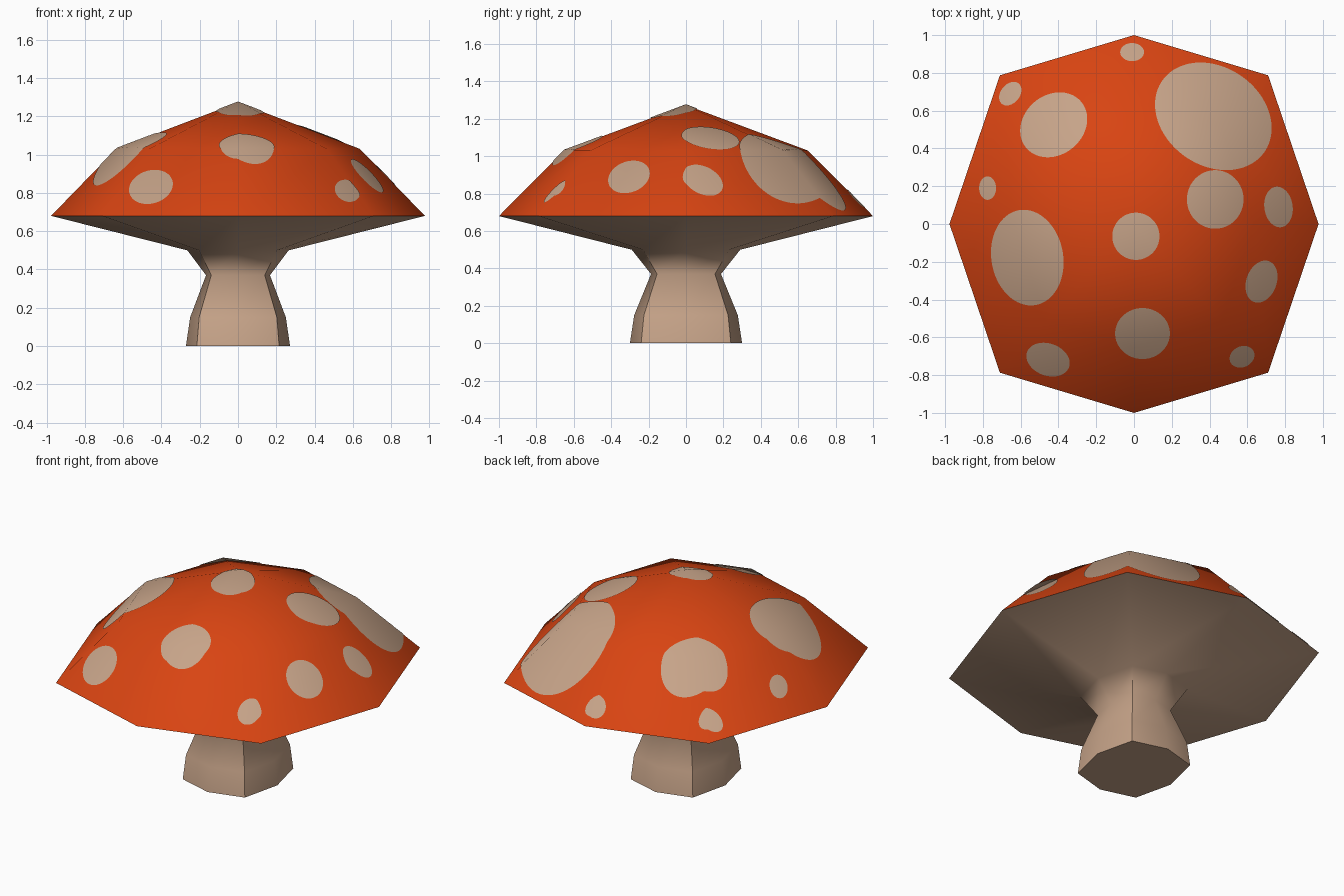
import bpy, bmesh, math
from mathutils import Vector
from mathutils.bvhtree import BVHTree

if "Cube" in bpy.data.objects:
    bpy.data.objects.remove(bpy.data.objects["Cube"])


def material(name, rgb):
    m = bpy.data.materials.new(name)
    m.diffuse_color = (*rgb, 1)
    m.use_nodes = True
    m.node_tree.nodes["Principled BSDF"].inputs["Base Color"].default_value = m.diffuse_color
    return m


RED = material("cap red", (0.69, 0.058, 0.006))
CREAM = material("warm cream", (0.57, 0.37, 0.25))


def make_object(name, bm, mat):
    for f in bm.faces:
        f.smooth = True
    me = bpy.data.meshes.new(name)
    bm.to_mesh(me)
    bm.free()
    me.materials.append(mat)
    ob = bpy.data.objects.new(name, me)
    bpy.context.collection.objects.link(ob)
    return ob


def ring(bm, rx, ry, dx, dy, z):
    """Eight-sided ring: axis corners at rx / ry, diagonal corners at dx, dy."""
    pts = [(rx, 0), (dx, dy), (0, ry), (-dx, dy),
           (-rx, 0), (-dx, -dy), (0, -ry), (dx, -dy)]
    return [bm.verts.new((x, y, z)) for x, y in pts]


def skin(bm, rings):
    for a, b in zip(rings, rings[1:]):
        for i in range(8):
            j = (i + 1) % 8
            bm.faces.new((a[i], a[j], b[j], b[i]))


RIM = (0.977, 1.0, 0.71, 0.787, 0.68)

# Red cap: rim, shoulder and peak
bm = bmesh.new()
rings = [ring(bm, *RIM), ring(bm, 0.637, 0.652, 0.463, 0.513, 1.03)]
skin(bm, rings)
peak = bm.verts.new((0, 0, 1.273))
for i in range(8):
    bm.faces.new((rings[1][i], rings[1][(i + 1) % 8], peak))
bm.normal_update()
surface = BVHTree.FromBMesh(bm)
cap = make_object("cap", bm, RED)

# Stem flaring into the underside of the cap
bm = bmesh.new()
rings = [ring(bm, *r) for r in (
    (0.272, 0.300, 0.215, 0.240, 0.0),
    (0.250, 0.277, 0.203, 0.225, 0.15),
    (0.167, 0.187, 0.140, 0.155, 0.37),
    (0.265, 0.290, 0.204, 0.230, 0.50),
    RIM)]
skin(bm, rings)
base = bm.faces.new(rings[0][::-1])
for e in base.edges:
    e.smooth = False
# crisp diagonal corners on the stem
for a, b in zip(rings[:3], rings[1:4]):
    for i in (1, 3, 5, 7):
        bm.edges.get((a[i], b[i])).smooth = False
make_object("stem_and_underside", bm, CREAM)


# Painted spots: thin ovals laid on the cap (x, y, radius x, radius y, tilt)
SPOTS = [
    (-0.01, 0.91, 0.063, 0.048, 0), (0.42, 0.57, 0.33, 0.26, -35),
    (-0.425, 0.525, 0.19, 0.158, 40), (-0.655, 0.69, 0.07, 0.05, 50),
    (-0.775, 0.19, 0.045, 0.062, 0), (-0.565, -0.178, 0.19, 0.255, 10),
    (0.01, -0.065, 0.125, 0.125, 0), (0.43, 0.13, 0.15, 0.155, 0),
    (0.765, 0.09, 0.075, 0.108, 8), (0.675, -0.305, 0.08, 0.115, -20),
    (0.045, -0.58, 0.145, 0.135, 0), (-0.455, -0.718, 0.118, 0.085, -20),
    (0.572, -0.703, 0.068, 0.055, 25)]
STEPS, SEGS, LIFT = 20, 100, 0.005


def drop(bm, x, y):
    hit = surface.ray_cast(Vector((x, y, 3)), Vector((0, 0, -1)))[0]
    return bm.verts.new((x, y, (hit.z if hit else 0.68) + LIFT))


for n, (cx, cy, rx, ry, tilt) in enumerate(SPOTS, 1):
    bm = bmesh.new()
    c, s = math.cos(math.radians(tilt)), math.sin(math.radians(tilt))
    centre = drop(bm, cx, cy)
    prev = None
    for k in range(1, STEPS + 1):
        cur = []
        for i in range(SEGS):
            a = math.tau * i / SEGS
            u, v = rx * k / STEPS * math.cos(a), ry * k / STEPS * math.sin(a)
            cur.append(drop(bm, cx + u * c - v * s, cy + u * s + v * c))
        for i in range(SEGS):
            j = (i + 1) % SEGS
            if prev:
                bm.faces.new((prev[i], cur[i], cur[j], prev[j]))
            else:
                bm.faces.new((centre, cur[i], cur[j]))
        prev = cur
    spot = make_object(f"spot_{n}", bm, CREAM)
    # follow the cap's smooth shading
    t = spot.modifiers.new("cap shading", 'DATA_TRANSFER')
    t.object = cap
    t.use_loop_data = True
    t.data_types_loops = {'CUSTOM_NORMAL'}
    t.loop_mapping = 'POLYINTERP_NEAREST'
